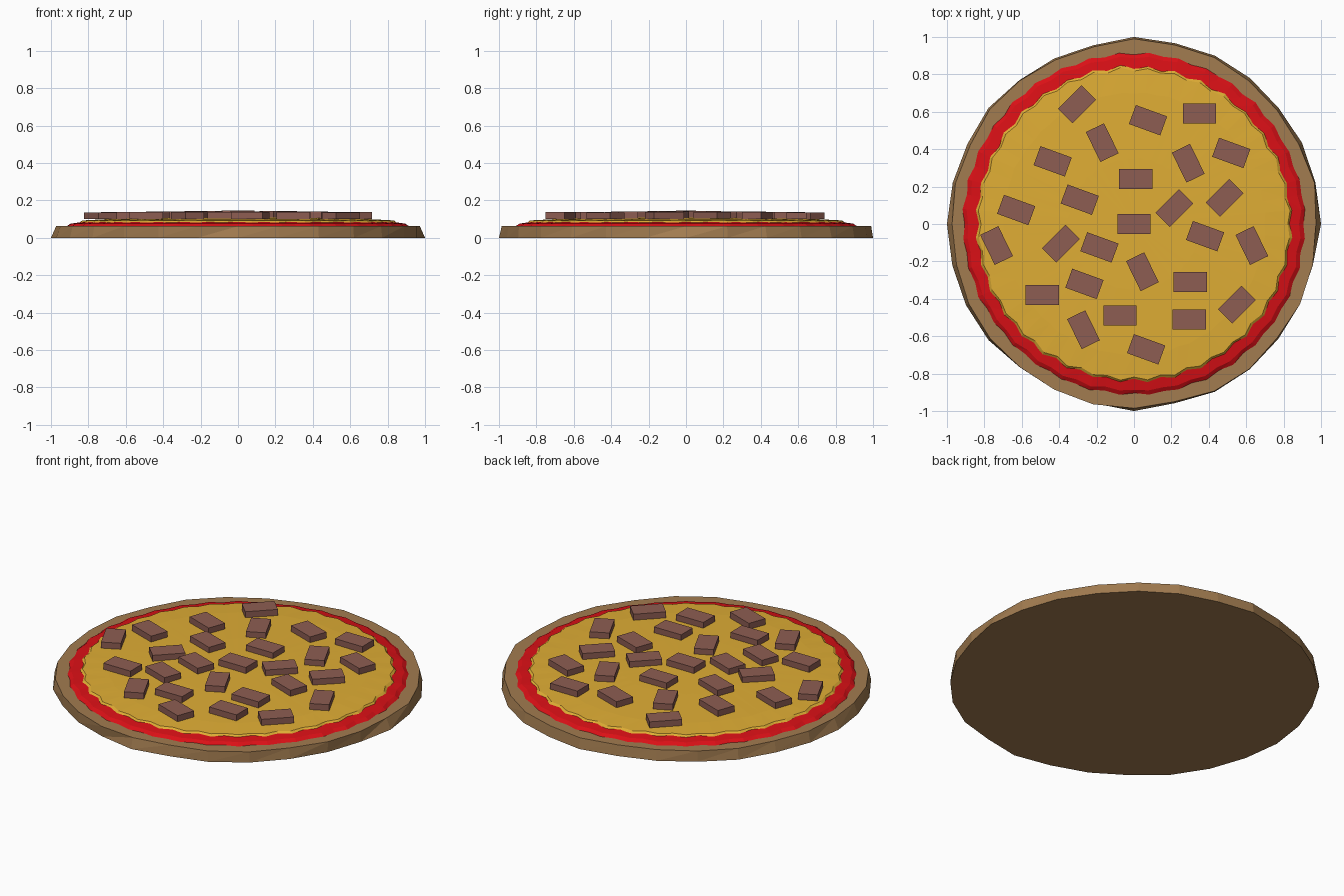
import bpy, bmesh, math, random
from mathutils import Matrix

if "Cube" in bpy.data.objects:
    bpy.data.objects.remove(bpy.data.objects["Cube"])

random.seed(4)


def material(name, rgb):
    m = bpy.data.materials.new(name)
    m.diffuse_color = (*rgb, 1)
    m.use_nodes = True
    m.node_tree.nodes["Principled BSDF"].inputs["Base Color"].default_value = m.diffuse_color
    return m


def finish(name, bm, mat):
    bmesh.ops.recalc_face_normals(bm, faces=bm.faces)
    mesh = bpy.data.meshes.new(name)
    bm.to_mesh(mesh)
    bm.free()
    mesh.materials.append(mat)
    ob = bpy.data.objects.new(name, mesh)
    bpy.context.collection.objects.link(ob)
    return ob


def disc(name, sides, rings, mat, radius_at, peak=None):
    """Stack of (radius, z) rings, capped below; peak closes the top with a fan."""
    bm = bmesh.new()
    loops = []
    for k, (r, z) in enumerate(rings):
        loop = []
        for i in range(sides):
            a = 2 * math.pi * i / sides
            rr = radius_at(k, i, r)
            loop.append(bm.verts.new((rr * math.cos(a), rr * math.sin(a), z)))
        loops.append(loop)
    for lo, hi in zip(loops, loops[1:]):
        for i in range(sides):
            j = (i + 1) % sides
            bm.faces.new((lo[i], lo[j], hi[j]))
            bm.faces.new((lo[i], hi[j], hi[i]))
    bm.faces.new(loops[0][::-1])
    top = loops[-1]
    if peak is None:
        bm.faces.new(top)
    else:
        c = bm.verts.new((0, 0, peak))
        for i in range(sides):
            bm.faces.new((top[i], top[(i + 1) % sides], c))
    return finish(name, bm, mat)


crust_mat = material("baked_crust", (0.36, 0.20, 0.08))
sauce_mat = material("tomato", (0.70, 0.005, 0.008))
cheese_mat = material("cheese", (0.74, 0.42, 0.035))
ham_mat = material("ham", (0.27, 0.11, 0.085))


# Crust: irregular faceted disc reaching radius 1 on the axes
def crust_radius(k, i, r):
    if k == 0 and i % 7 == 0:
        return r
    return r - random.uniform(0.0, 0.022)


disc("crust", 28, [(1.0, 0.0), (0.992, 0.062)], crust_mat, crust_radius)


# Sauce and cheese: low domes with scalloped edges
def scallop(depth):
    def f(k, i, r):
        return r + (depth if i % 2 else -depth) * (1 if k < 2 else 0.4) \
            + random.uniform(-0.003, 0.003)
    return f


disc("sauce", 72, [(0.918, 0.058), (0.89, 0.076), (0.82, 0.086)],
     sauce_mat, scallop(0.006), 0.088)
disc("cheese", 72, [(0.85, 0.074), (0.828, 0.093), (0.7, 0.1), (0.35, 0.107)],
     cheese_mat, scallop(0.008), 0.11)

# Ham pieces: x, y, turn in degrees
pieces = [
    (-.305, .64, 45), (.075, .555, -20), (.35, .59, 0), (-.17, .435, -64),
    (-.435, .335, -20), (.29, .325, -64), (.52, .38, -20), (.01, .24, 0),
    (-.29, .13, -20), (.215, .085, 45), (.485, .14, 45), (-.63, .075, -20),
    (0, 0, 0), (-.735, -.115, -64), (-.39, -.105, 45), (-.185, -.125, -20),
    (.38, -.065, -20), (.63, -.115, -64), (.045, -.255, -64),
    (-.265, -.32, -20), (.30, -.31, 0), (-.49, -.38, 0), (-.27, -.565, -64),
    (-.075, -.49, 0), (.295, -.51, 0), (.55, -.43, 45), (.065, -.67, -20)]
for n, (x, y, turn) in enumerate(pieces):
    z = 0.127 - 0.012 * math.hypot(x, y)
    bm = bmesh.new()
    bmesh.ops.create_cube(
        bm, size=1,
        matrix=Matrix.Translation((x, y, z))
        @ Matrix.Rotation(math.radians(turn), 4, 'Z')
        @ Matrix.Diagonal((0.178, 0.108, 0.036, 1)))
    finish(f"ham_piece_{n + 1}", bm, ham_mat)
